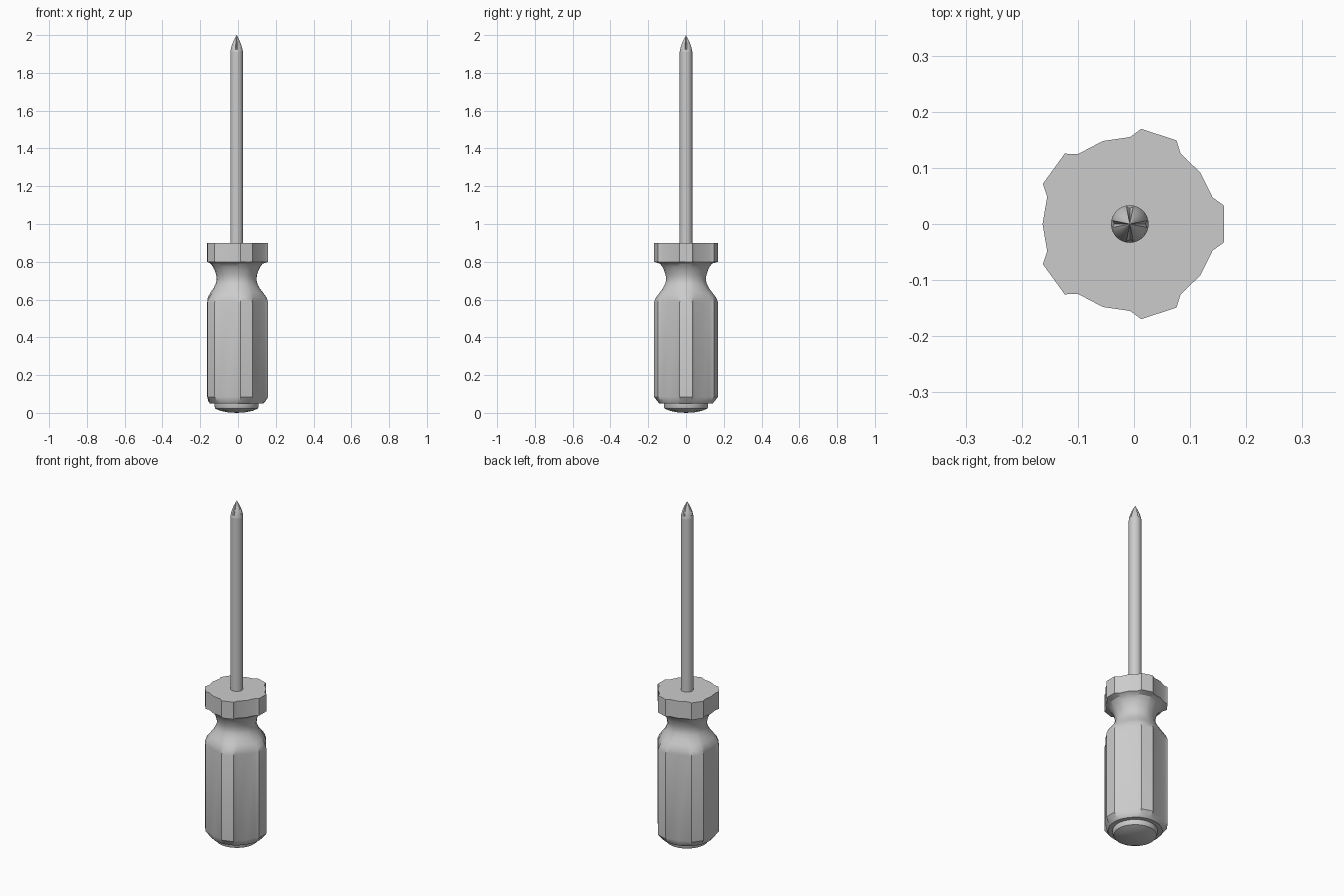
import bpy, bmesh, math

if "Cube" in bpy.data.objects:
    bpy.data.objects.remove(bpy.data.objects["Cube"])

CX = -0.0075  # the five-ribbed section sits slightly off the origin


def loft(name, rings, angle=30):
    """Skin a stack of equal-length vertex rings and close both ends."""
    bm = bmesh.new()
    loops = [[bm.verts.new(p) for p in ring] for ring in rings]
    n = len(loops[0])
    for a, b in zip(loops, loops[1:]):
        for i in range(n):
            j = (i + 1) % n
            bm.faces.new((a[i], a[j], b[j], b[i]))
    bm.faces.new(loops[0][::-1])
    bm.faces.new(loops[-1])
    bmesh.ops.remove_doubles(bm, verts=bm.verts, dist=1e-5)
    bmesh.ops.recalc_face_normals(bm, faces=bm.faces)
    me = bpy.data.meshes.new(name)
    bm.to_mesh(me)
    bm.free()
    ob = bpy.data.objects.new(name, me)
    bpy.context.collection.objects.link(ob)
    bpy.ops.object.select_all(action='DESELECT')
    ob.select_set(True)
    bpy.context.view_layer.objects.active = ob
    bpy.ops.object.shade_smooth_by_angle(angle=math.radians(angle))
    return ob


def polar(r, deg, z):
    a = math.radians(deg)
    return (CX + r * math.cos(a), r * math.sin(a), z)


# One rib and one flat of the grip section: (angle, radius)
RIB = [(-11.2, .1707), (0, .1675), (11.2, .1707),
       (17.7, .155), (36, .1555), (54.3, .155)]


def grip_ring(z, r, rib):
    """r is the round radius; rib blends from round (0) to ribbed (1)."""
    return [polar(r * (1 - rib) + rr * rib, 72 * k + a, z)
            for k in range(5) for a, rr in RIB]


def round_ring(z, r, n=32):
    return [polar(r, 360 * i / n, z) for i in range(n)]


# Handle: ribbed grip, waisted neck and ribbed collar
PROFILE = [(.05, .120, 0), (.05, .142, 0), (.06, .148, .15), (.085, .155, 1),
           (.585, .155, 1), (.61, .149, .55), (.635, .137, .15),
           (.66, .122, 0), (.685, .110, 0), (.705, .105, 0), (.73, .108, 0),
           (.755, .116, 0), (.775, .126, 0), (.79, .138, 0),
           (.80, .155, 1), (.90, .155, 1)]
loft("handle", [grip_ring(*p) for p in PROFILE])

# Domed end cap under the handle
CAP = [(0, .001), (.003, .045), (.011, .085), (.022, .112),
       (.034, .117), (.055, .117)]
loft("end_cap", [round_ring(*p) for p in CAP])

# Shaft
loft("shaft", [round_ring(.88, .0335), round_ring(1.91, .0335)])


# Cross-head tip: four grooves cut into a pointed nose
def tip_ring(z, r, groove):
    return [polar(r * (1 - groove * (i % 8 == 0)), 360 * i / 32, z)
            for i in range(32)]


TIP = [(1.91, .0335, 0), (1.925, .0315, .12), (1.945, .026, .3),
       (1.965, .0185, .38), (1.985, .0085, .35), (2.0, .0008, 0)]
loft("cross_tip", [tip_ring(*p) for p in TIP])
